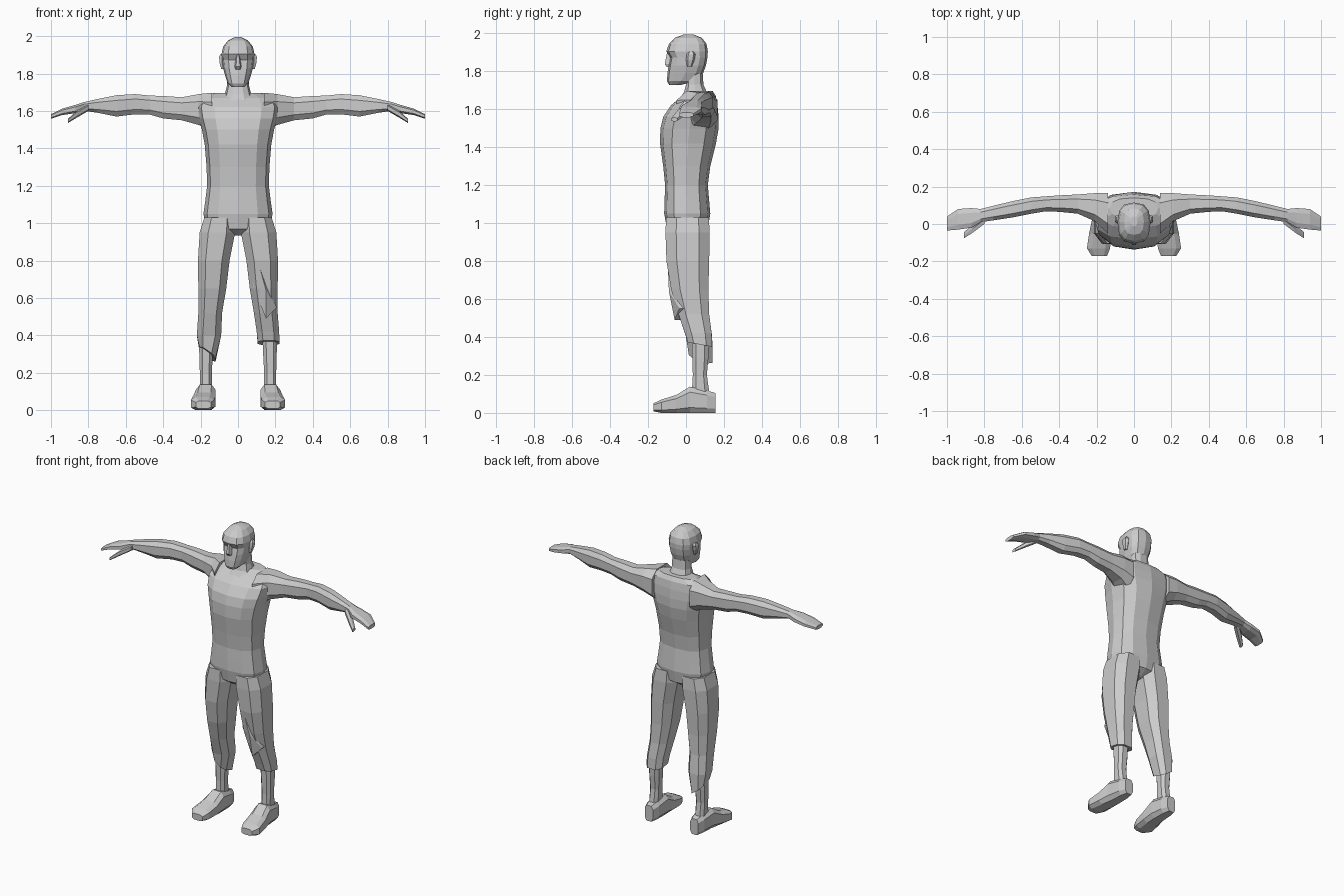
import bpy, bmesh, math
from mathutils import Vector

AXES = {'z': lambda t, a, b: (a, b, t),
        'x': lambda t, a, b: (t, a, b),
        'y': lambda t, a, b: (a, t, b)}


def finish(name, bm, mirror):
    bmesh.ops.recalc_face_normals(bm, faces=bm.faces[:])
    me = bpy.data.meshes.new(name)
    bm.to_mesh(me)
    bm.free()
    ob = bpy.data.objects.new(name, me)
    bpy.context.collection.objects.link(ob)
    if mirror:
        m = ob.modifiers.new("mirror", 'MIRROR')
        m.use_mirror_merge = False
    return ob


def loft(name, axis, rings, n=8, e=0.75, half=True, mirror=False, tilt=None):
    """Skin rings (position, a_min, a_max, b_min, b_max) along an axis."""
    pts = []
    for i in range(n):
        t = 2 * math.pi * (i + (0.5 if half else 0)) / n
        c, s = math.cos(t), math.sin(t)
        pts.append((math.copysign(abs(c) ** e, c) if abs(c) > 1e-6 else 0,
                    math.copysign(abs(s) ** e, s) if abs(s) > 1e-6 else 0))
    mc = max(p[0] for p in pts)
    ms = max(p[1] for p in pts)
    bm = bmesh.new()
    loops = []
    for k, (t, a0, a1, b0, b1) in enumerate(rings):
        loop = []
        for c, s in pts:
            c, s = c / mc, s / ms
            dt = (tilt[0] * c + tilt[1] * s) if tilt and k == len(rings) - 1 else 0
            loop.append(bm.verts.new(AXES[axis](
                t + dt, (a0 + a1) / 2 + c * (a1 - a0) / 2, (b0 + b1) / 2 + s * (b1 - b0) / 2)))
        loops.append(loop)
    for p, q in zip(loops, loops[1:]):
        for i in range(n):
            j = (i + 1) % n
            bm.faces.new((p[i], p[j], q[j], q[i]))
    bm.faces.new(loops[0])
    bm.faces.new(loops[-1])
    return finish(name, bm, mirror)


def centred(rows):
    return [(z, -r, r, y0, y1) for z, r, y0, y1 in rows]


# torso from crotch to shoulders
loft("torso", 'z', centred([
    (0.935, 0.05, -0.05, 0.06), (0.97, 0.17, -0.10, 0.115), (1.05, 0.185, -0.115, 0.128),
    (1.12, 0.175, -0.113, 0.122), (1.20, 0.165, -0.11, 0.115), (1.30, 0.168, -0.12, 0.128),
    (1.42, 0.178, -0.137, 0.158), (1.50, 0.193, -0.135, 0.172), (1.56, 0.21, -0.12, 0.172),
    (1.62, 0.22, -0.08, 0.166), (1.67, 0.20, -0.02, 0.157), (1.697, 0.13, 0.03, 0.14)]),
    n=12, half=False, e=0.8)

# neck
loft("neck", 'z', centred([
    (1.64, 0.095, -0.045, 0.14), (1.69, 0.07, -0.01, 0.11),
    (1.73, 0.06, 0.0, 0.092), (1.79, 0.058, 0.0, 0.088)]), n=10, half=False)

# head: jaw, eye hollow, brow and crown
loft("head", 'z', centred([
    (1.728, 0.032, -0.088, -0.03), (1.748, 0.055, -0.10, 0.05), (1.79, 0.069, -0.098, 0.09),
    (1.83, 0.08, -0.092, 0.105), (1.872, 0.085, -0.084, 0.113), (1.905, 0.088, -0.104, 0.115),
    (1.945, 0.079, -0.09, 0.108), (1.977, 0.053, -0.058, 0.083), (1.994, 0.018, -0.012, 0.04)]),
    n=12, half=False)
loft("nose", 'z', centred([
    (1.822, 0.015, -0.10, -0.07), (1.838, 0.018, -0.112, -0.07), (1.90, 0.009, -0.10, -0.07)]),
    n=6, half=False)
loft("ear", 'z', [
    (1.825, 0.07, 0.09, 0.005, 0.03), (1.86, 0.07, 0.099, 0.0, 0.045),
    (1.89, 0.07, 0.101, 0.003, 0.05), (1.905, 0.07, 0.093, 0.015, 0.04)],
    n=6, mirror=True)

# arms and hands
loft("arm", 'x', [
    (0.14, -0.05, 0.165, 1.49, 1.697), (0.21, 0.015, 0.165, 1.525, 1.69),
    (0.30, 0.055, 0.158, 1.55, 1.673), (0.40, 0.065, 0.153, 1.56, 1.68),
    (0.47, 0.068, 0.148, 1.58, 1.682), (0.55, 0.055, 0.142, 1.582, 1.69),
    (0.65, 0.035, 0.122, 1.57, 1.684), (0.75, 0.02, 0.098, 1.59, 1.664),
    (0.82, 0.01, 0.08, 1.60, 1.648), (0.87, -0.02, 0.085, 1.588, 1.632),
    (0.94, -0.03, 0.08, 1.578, 1.612), (1.0, -0.035, 0.04, 1.558, 1.583)],
    mirror=True)
loft("thumb", 'x', [
    (0.80, 0.0, 0.045, 1.60, 1.635), (0.86, -0.045, 0.0, 1.565, 1.602),
    (0.91, -0.077, -0.045, 1.535, 1.557)], n=6, mirror=True)

# trouser legs with uneven hems
thigh = [(1.03, 0.02, 0.18, -0.105, 0.12), (0.95, 0.015, 0.205, -0.108, 0.125),
         (0.80, 0.045, 0.214, -0.103, 0.122), (0.65, 0.063, 0.212, -0.078, 0.118),
         (0.52, 0.085, 0.212, -0.04, 0.122)]
loft("left_trouser_leg", 'z', thigh + [
    (0.42, 0.10, 0.22, -0.005, 0.135), (0.36, 0.105, 0.222, 0.01, 0.138)], tilt=(0, -0.012))
right = thigh + [(0.40, 0.09, 0.22, 0.0, 0.138), (0.30, 0.12, 0.207, 0.015, 0.14)]
loft("right_trouser_leg", 'z', [(z, -b, -a, c, d) for z, a, b, c, d in right],
     tilt=(-0.03, -0.02))

# torn knee flap on the left leg
bm = bmesh.new()
front = [(0.12, -0.095, 0.75), (0.075, -0.06, 0.67), (0.15, -0.06, 0.49),
         (0.208, -0.035, 0.55), (0.15, -0.09, 0.64)]
vs = [bm.verts.new(p) for p in front]
bk = [bm.verts.new(Vector(p) + Vector((0, 0.03, 0))) for p in front]
bm.faces.new((vs[0], vs[1], vs[4]))
bm.faces.new((vs[1], vs[2], vs[4]))
bm.faces.new((vs[2], vs[3], vs[4]))
bm.faces.new((vs[0], vs[4], vs[3]))
for i in range(4):
    j = (i + 1) % 4
    bm.faces.new((vs[i], vs[j], bk[j], bk[i]))
bm.faces.new(bk[:4])
bm.verts.remove(bk[4])
finish("knee_flap", bm, False)

# bare shins
loft("shin", 'z', [
    (0.40, 0.13, 0.208, 0.03, 0.122), (0.29, 0.135, 0.207, 0.033, 0.118),
    (0.20, 0.14, 0.204, 0.036, 0.11), (0.09, 0.14, 0.204, 0.03, 0.125)], mirror=True)

# shoes
loft("shoe", 'y', [
    (0.155, 0.14, 0.20, 0.0, 0.105), (0.11, 0.125, 0.215, 0.0, 0.118),
    (0.02, 0.12, 0.225, 0.0, 0.138), (-0.05, 0.12, 0.24, 0.0, 0.095),
    (-0.13, 0.128, 0.252, 0.0, 0.07), (-0.172, 0.145, 0.225, 0.008, 0.05)],
    e=0.6, mirror=True)
